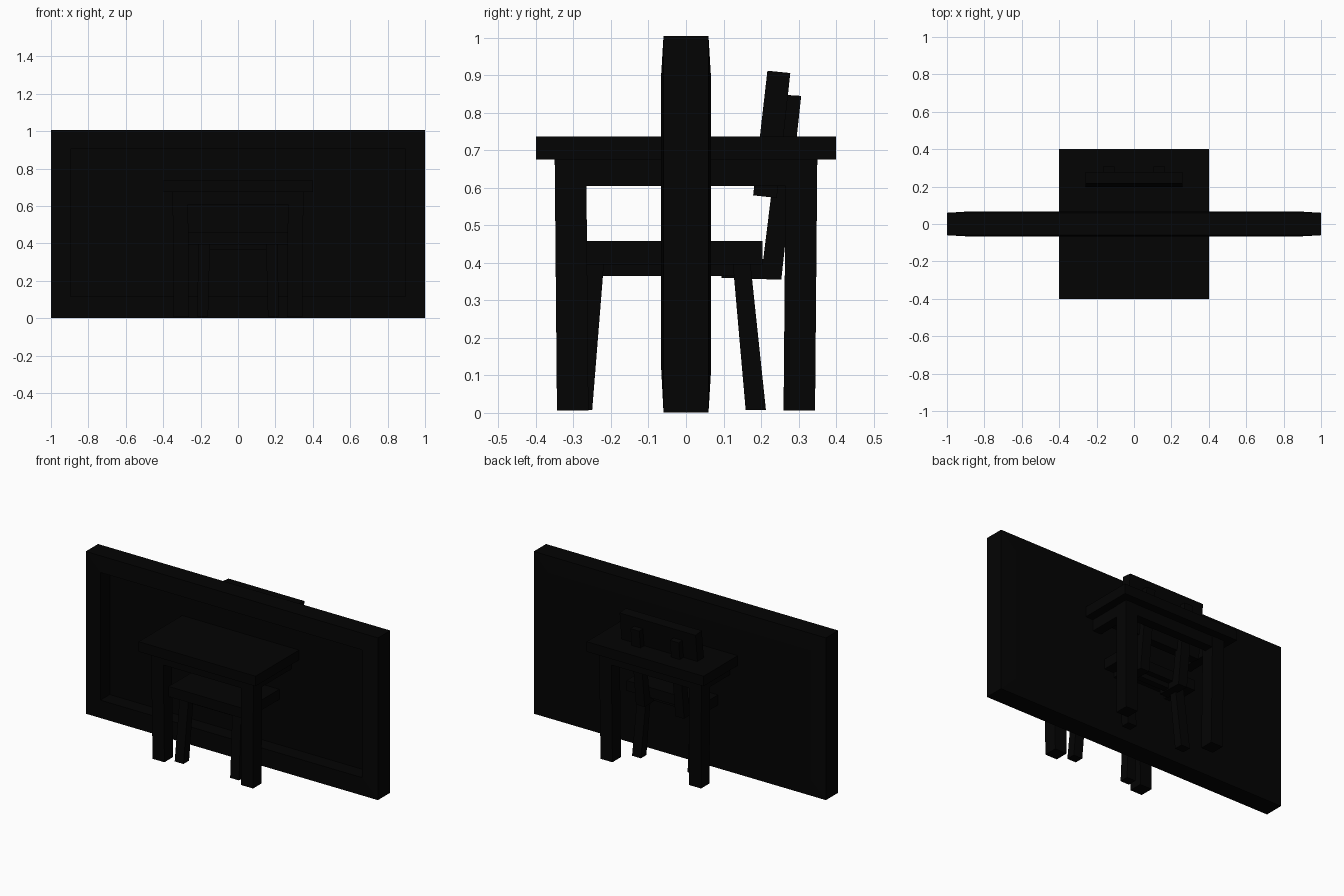
import bpy, bmesh

if "Cube" in bpy.data.objects:
    bpy.data.objects.remove(bpy.data.objects["Cube"])

black = bpy.data.materials.new("black")
black.diffuse_color = (0.001, 0.001, 0.001, 1)
black.use_nodes = True
black.node_tree.nodes["Principled BSDF"].inputs["Base Color"].default_value = black.diffuse_color


def finish(name, bm):
    bmesh.ops.recalc_face_normals(bm, faces=bm.faces)
    me = bpy.data.meshes.new(name)
    bm.to_mesh(me)
    bm.free()
    me.materials.append(black)
    ob = bpy.data.objects.new(name, me)
    bpy.context.collection.objects.link(ob)
    return ob


def loft(name, rings):
    """Skin a stack of matching rings and cap both ends."""
    bm = bmesh.new()
    loops = [[bm.verts.new(p) for p in r] for r in rings]
    n = len(loops[0])
    for a, b in zip(loops, loops[1:]):
        for i in range(n):
            j = (i + 1) % n
            bm.faces.new((a[i], a[j], b[j], b[i]))
    bm.faces.new(loops[0])
    bm.faces.new(loops[-1])
    return finish(name, bm)


def rect_xy(x0, x1, y0, y1, z):
    return [(x0, y0, z), (x1, y0, z), (x1, y1, z), (x0, y1, z)]


def rect_xz(x, z0, z1, y):
    return [(-x, y, z0), (x, y, z0), (x, y, z1), (-x, y, z1)]


def box(name, x0, x1, y0, y1, z0, z1):
    return loft(name, [rect_xy(x0, x1, y0, y1, z0), rect_xy(x0, x1, y0, y1, z1)])


def extrude_x(name, profile, x0, x1):
    """Side profile of (y, z) points swept across x."""
    return loft(name, [[(x, y, z) for y, z in profile] for x in (x0, x1)])


def mirror(ob, x=True, y=False):
    m = ob.modifiers.new("mirror", 'MIRROR')
    m.use_axis = (x, y, False)
    return ob


# Board: slab with sloping frame and deeply recessed front panel
loft("board", [
    rect_xz(0.895, 0.115, 0.905, 0.025),
    rect_xz(0.895, 0.115, 0.905, -0.066),
    rect_xz(1.0, 0.001, 1.005, -0.06),
    rect_xz(1.0, 0.001, 1.005, 0.06),
    rect_xz(0.9, 0.1, 0.905, 0.066),
])

# Desk
box("desk_top", -0.4, 0.4, -0.4, 0.4, 0.675, 0.737)
mirror(loft("desk_leg", [
    rect_xy(0.263, 0.344, 0.26, 0.344, 0.006),
    rect_xy(0.267, 0.35, 0.266, 0.35, 0.676),
]), y=True)
mirror(box("desk_side_apron", 0.29, 0.348, -0.28, 0.28, 0.605, 0.676))
mirror(box("desk_end_apron", -0.28, 0.28, 0.29, 0.348, 0.608, 0.676), x=False, y=True)

# Chair seat and the frame under it
box("seat", -0.265, 0.265, -0.30, 0.204, 0.395, 0.458)
mirror(box("seat_side_rail", 0.16, 0.2, -0.23, 0.15, 0.365, 0.396))
box("seat_front_rail", -0.17, 0.17, -0.25, -0.21, 0.365, 0.396)
box("seat_back_rail", -0.17, 0.17, 0.13, 0.17, 0.365, 0.396)

# Splayed chair legs
mirror(loft("chair_front_leg", [
    rect_xy(0.16, 0.22, -0.305, -0.25, 0.008),
    rect_xy(0.15, 0.21, -0.27, -0.219, 0.396),
]))
mirror(loft("chair_back_leg", [
    rect_xy(0.16, 0.22, 0.159, 0.213, 0.008),
    rect_xy(0.15, 0.21, 0.125, 0.172, 0.396),
]))

# L-shaped back supports and leaning backrest
mirror(extrude_x("back_support", [
    (0.095, 0.36), (0.254, 0.355), (0.307, 0.845), (0.26, 0.848),
    (0.206, 0.41), (0.095, 0.405)], 0.105, 0.165))
extrude_x("backrest", [
    (0.179, 0.58), (0.242, 0.573), (0.278, 0.906), (0.217, 0.912)], -0.26, 0.26)
